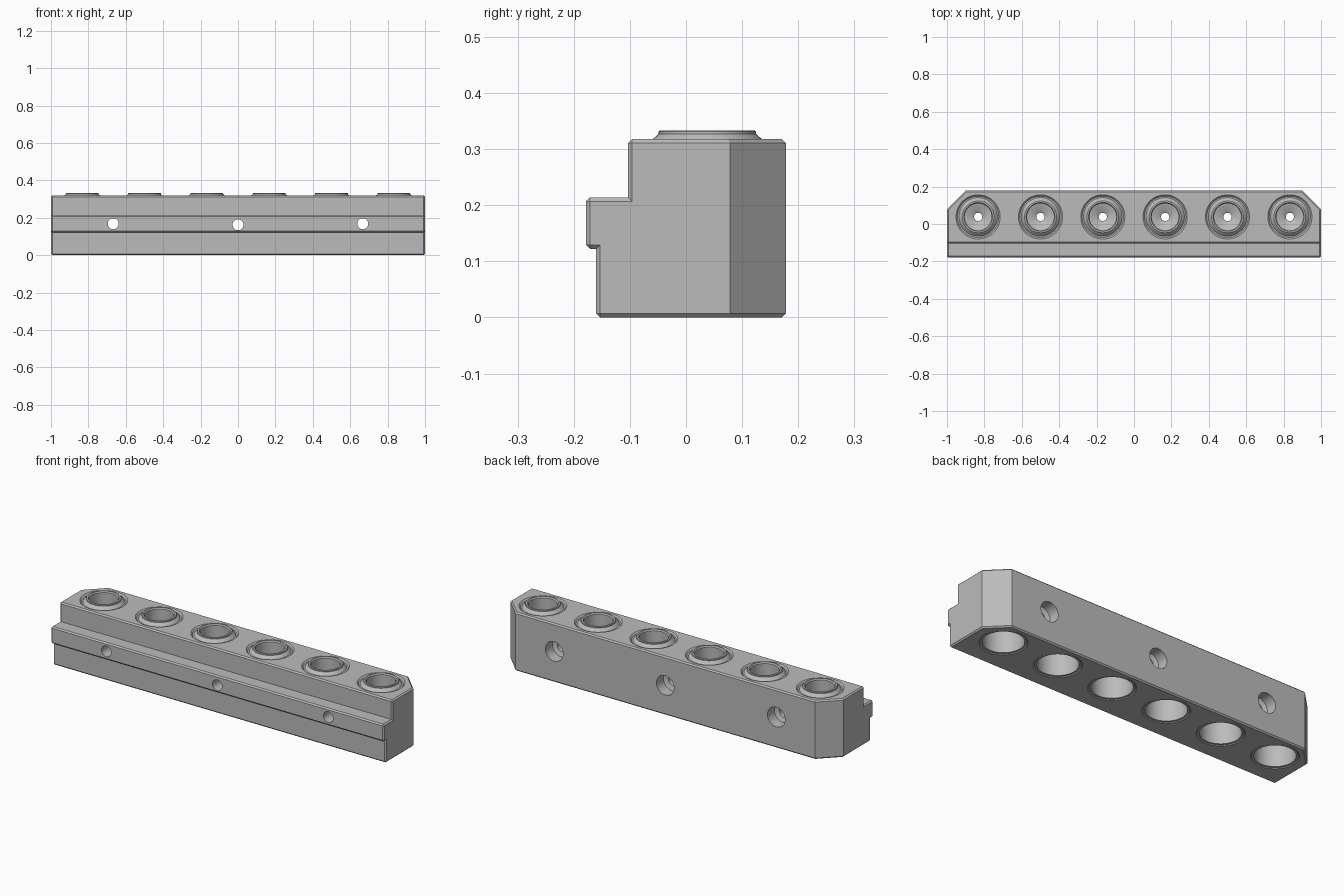
import bpy, bmesh, math
from mathutils import Matrix, Vector

old = bpy.data.objects.get("Cube")
if old:
    bpy.data.objects.remove(old)

metal = bpy.data.materials.new("grey metal")
metal.use_nodes = True
GREY = (0.5, 0.5, 0.5, 1)
metal.diffuse_color = GREY
metal.node_tree.nodes["Principled BSDF"].inputs["Base Color"].default_value = GREY

BORE_Y = 0.038
BORES = [(i - 2.5) / 3 for i in range(6)]


def finish(bm, name):
    bmesh.ops.recalc_face_normals(bm, faces=bm.faces)
    mesh = bpy.data.meshes.new(name)
    bm.to_mesh(mesh)
    bm.free()
    mesh.materials.append(metal)
    obj = bpy.data.objects.new(name, mesh)
    bpy.context.collection.objects.link(obj)
    return obj


def lathe(bm, profile, matrix, closed=False, steps=48):
    """Turn (radius, height) points about z, then place with the matrix."""
    rings = []
    for r, h in profile:
        rings.append([bm.verts.new(matrix @ Vector((
            r * math.cos(math.tau * k / steps), r * math.sin(math.tau * k / steps), h)))
            for k in range(steps)])
    pairs = list(zip(rings, rings[1:]))
    if closed:
        pairs.append((rings[-1], rings[0]))
    else:
        bm.faces.new(rings[0])
        bm.faces.new(rings[-1])
    for a, b in pairs:
        for k in range(steps):
            n = (k + 1) % steps
            bm.faces.new((a[k], a[n], b[n], b[k]))


def smooth(obj):
    bpy.ops.object.select_all(action="DESELECT")
    obj.select_set(True)
    bpy.context.view_layer.objects.active = obj
    bpy.ops.object.shade_smooth_by_angle(angle=math.radians(30))


# Stepped bar: side profile swept along x
side = [(-0.16, 0), (0.178, 0), (0.178, 0.318), (-0.103, 0.318),
        (-0.103, 0.214), (-0.178, 0.214), (-0.178, 0.122), (-0.16, 0.122)]
bm = bmesh.new()
face = bm.faces.new([bm.verts.new((-1, y, z)) for y, z in side])
swept = bmesh.ops.extrude_face_region(bm, geom=[face])["geom"]
bmesh.ops.translate(bm, vec=(2, 0, 0),
                    verts=[v for v in swept if isinstance(v, bmesh.types.BMVert)])

# Cut the two back corners
for s in (-1, 1):
    cut = bmesh.ops.bisect_plane(bm, geom=bm.verts[:] + bm.edges[:] + bm.faces[:],
                                 plane_co=(s, 0.078, 0), plane_no=(s, 1, 0),
                                 clear_outer=True)["geom_cut"]
    bmesh.ops.edgenet_fill(bm, edges=[e for e in cut if isinstance(e, bmesh.types.BMEdge)])

# Chamfer the outer square edges
bmesh.ops.recalc_face_normals(bm, faces=bm.faces)
sharp = [e for e in bm.edges if e.calc_face_angle_signed(0) > math.radians(50)]
bmesh.ops.bevel(bm, geom=sharp, offset=0.007, offset_type="OFFSET",
                segments=1, affect="EDGES")
body = finish(bm, "bar_body")

# Cutter: six sleeve seats and three counterbored cross holes
bm = bmesh.new()
seat = [(0.126, -0.01), (0.11, 0.006), (0.11, 0.31), (0.118, 0.318), (0.118, 0.35)]
for x in BORES:
    lathe(bm, seat, Matrix.Translation((x, BORE_Y, 0)))
screw = [(0.029, -0.25), (0.029, 0.11), (0.053, 0.118), (0.053, 0.25)]
to_back = Matrix.Rotation(-math.pi / 2, 4, "X")
for x, z in ((-0.667, 0.168), (0, 0.162), (0.667, 0.168)):
    lathe(bm, screw, Matrix.Translation((x, 0, z)) @ to_back)
cutter = finish(bm, "hole_cutter")
cutter.hide_render = True

mod = body.modifiers.new("holes", "BOOLEAN")
mod.operation = "DIFFERENCE"
mod.solver = "EXACT"
mod.object = cutter
bpy.context.view_layer.objects.active = body
bpy.ops.object.modifier_apply(modifier=mod.name)
bpy.data.objects.remove(cutter)
smooth(body)

# Sleeves: raised lip on top, open bore below, web with a small centre hole
sleeve = [(0.1, 0.003), (0.1105, 0.003), (0.1105, 0.311), (0.103, 0.311),
          (0.097, 0.318), (0.089, 0.325), (0.087, 0.327), (0.087, 0.331),
          (0.085, 0.333), (0.077, 0.333), (0.072, 0.327), (0.072, 0.2),
          (0.04, 0.19), (0.022, 0.18), (0.022, 0.165), (0.04, 0.16), (0.1, 0.16)]
for i, x in enumerate(BORES):
    bm = bmesh.new()
    lathe(bm, sleeve, Matrix.Translation((x, BORE_Y, 0)), closed=True)
    smooth(finish(bm, f"sleeve_{i + 1}"))
